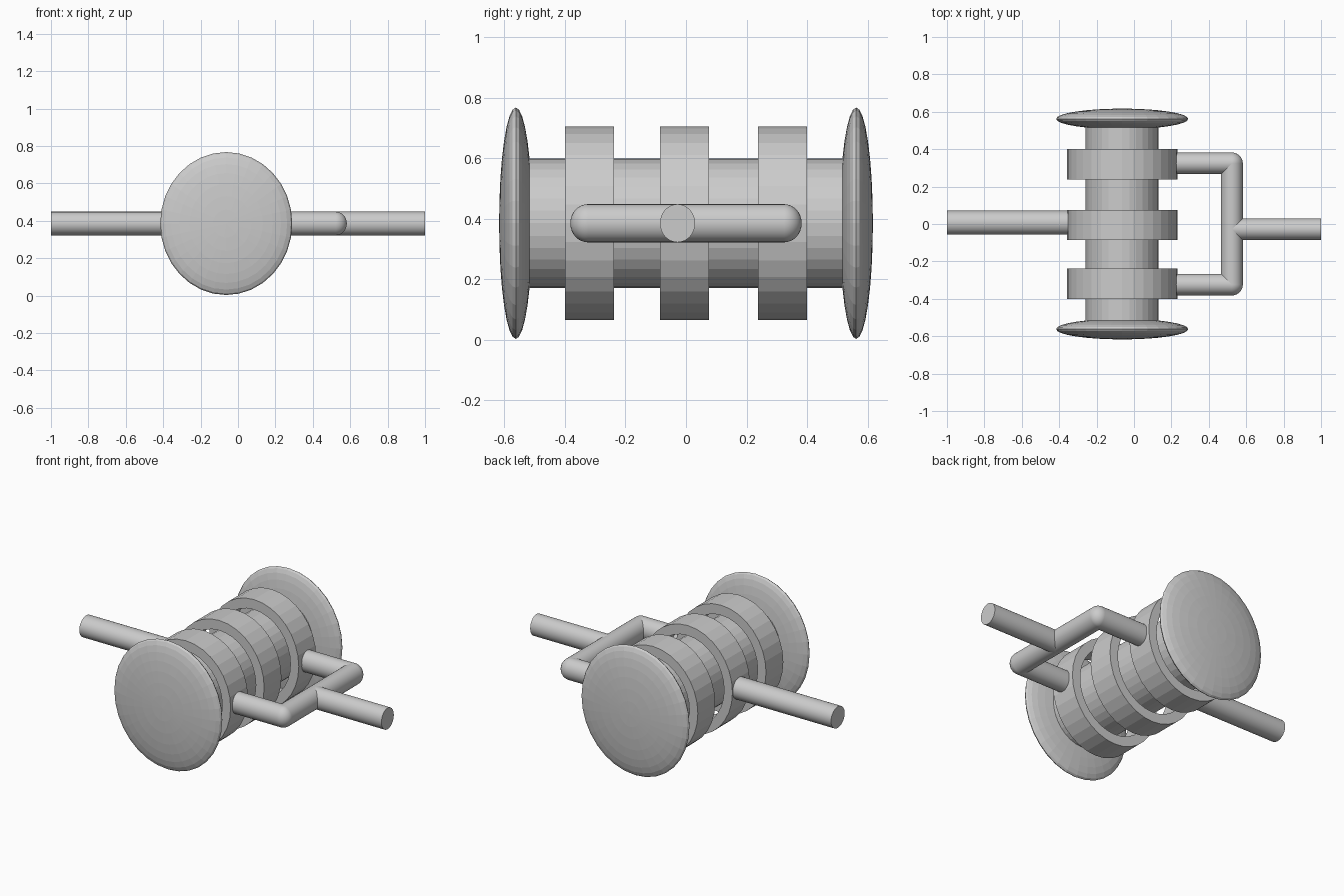
import bpy, bmesh
from math import cos, sin, pi
from mathutils import Vector, Matrix

if "Cube" in bpy.data.objects:
    bpy.data.objects.remove(bpy.data.objects["Cube"])

CX, CZ = -0.063, 0.385      # spool axis runs along y through this point
SQX, SQZ = 0.96, 1.04       # the whole model is slightly taller than wide
SEG = 32


def make_object(name, bm):
    bmesh.ops.recalc_face_normals(bm, faces=bm.faces)
    mesh = bpy.data.meshes.new(name)
    bm.to_mesh(mesh)
    bm.free()
    obj = bpy.data.objects.new(name, mesh)
    bpy.context.collection.objects.link(obj)
    return obj


def ring(name, y0, y1, r_out, r_in):
    """Hollow band around the spool axis."""
    bm = bmesh.new()
    profile = [(r_out, y0), (r_out, y1), (r_in, y1), (r_in, y0)]
    loops = []
    for i in range(SEG):
        a = 2 * pi * i / SEG
        loops.append([bm.verts.new((CX + SQX * r * cos(a), y, CZ + SQZ * r * sin(a)))
                      for r, y in profile])
    for i in range(SEG):
        a, b = loops[i], loops[(i + 1) % SEG]
        for k in range(4):
            n = (k + 1) % 4
            bm.faces.new((a[k], a[n], b[n], b[k]))
    return make_object(name, bm)


def rod(bm, p, q, rx, ry, rz):
    """Straight capped rod from p to q, oval by the given axis radii."""
    p, q = Vector(p), Vector(q)
    d = q - p
    turn = d.to_track_quat('Z', 'Y').to_matrix().to_4x4()
    scale = Matrix.Diagonal((rx if abs(d.x) < 1e-4 else 1, ry if abs(d.y) < 1e-4 else 1, rz, 1))
    m = Matrix.Translation((p + q) / 2) @ scale @ turn
    bmesh.ops.create_cone(bm, cap_ends=True, segments=SEG, radius1=1, radius2=1,
                          depth=d.length, matrix=m)


# Central shaft
bm = bmesh.new()
rod(bm, (CX, -0.54, CZ), (CX, 0.54, CZ), 0.195, 1, 0.214)
make_object("spool_shaft", bm)

# Three loose bands around the shaft
for name, y in (("front_band", -0.319), ("middle_band", -0.005), ("back_band", 0.319)):
    ring(name, y - 0.081, y + 0.081, 0.307, 0.25)

# Lens-shaped end discs
for name, y in (("front_disc", -0.562), ("back_disc", 0.562)):
    bm = bmesh.new()
    m = (Matrix.Translation((CX, y, CZ)) @ Matrix.Diagonal((0.353, 0.055, 0.382, 1))
         @ Matrix.Rotation(pi / 2, 4, 'X'))
    bmesh.ops.create_uvsphere(bm, u_segments=SEG, v_segments=16, radius=1, matrix=m)
    make_object(name, bm)

# Single rod on the left, joined to the middle band
bm = bmesh.new()
rod(bm, (-1, 0.007, CZ), (-0.33, 0.007, CZ), 1, 0.064, 0.063)
make_object("left_rod", bm)

# Fork on the right: two prongs, a crossbar with round corners, and a handle
FX, FY = 0.523, 0.324
R = (0.059, 0.058, 0.063)
bm = bmesh.new()
for s in (-1, 1):
    rod(bm, (0.2, s * FY, CZ), (FX, s * FY, CZ), *R)
    bmesh.ops.create_uvsphere(bm, u_segments=SEG, v_segments=16, radius=1,
                              matrix=Matrix.Translation((FX, s * FY, CZ)) @ Matrix.Diagonal((*R, 1)))
rod(bm, (FX, -FY, CZ), (FX, FY, CZ), *R)
make_object("right_fork", bm)

bm = bmesh.new()
rod(bm, (FX, -0.028, CZ), (1, -0.028, CZ), *R)
make_object("right_rod", bm)

# Smooth the thin rods, keep the spool faceted
for name in ("left_rod", "right_rod", "right_fork"):
    obj = bpy.data.objects[name]
    bpy.ops.object.select_all(action='DESELECT')
    obj.select_set(True)
    bpy.context.view_layer.objects.active = obj
    bpy.ops.object.shade_smooth_by_angle()
